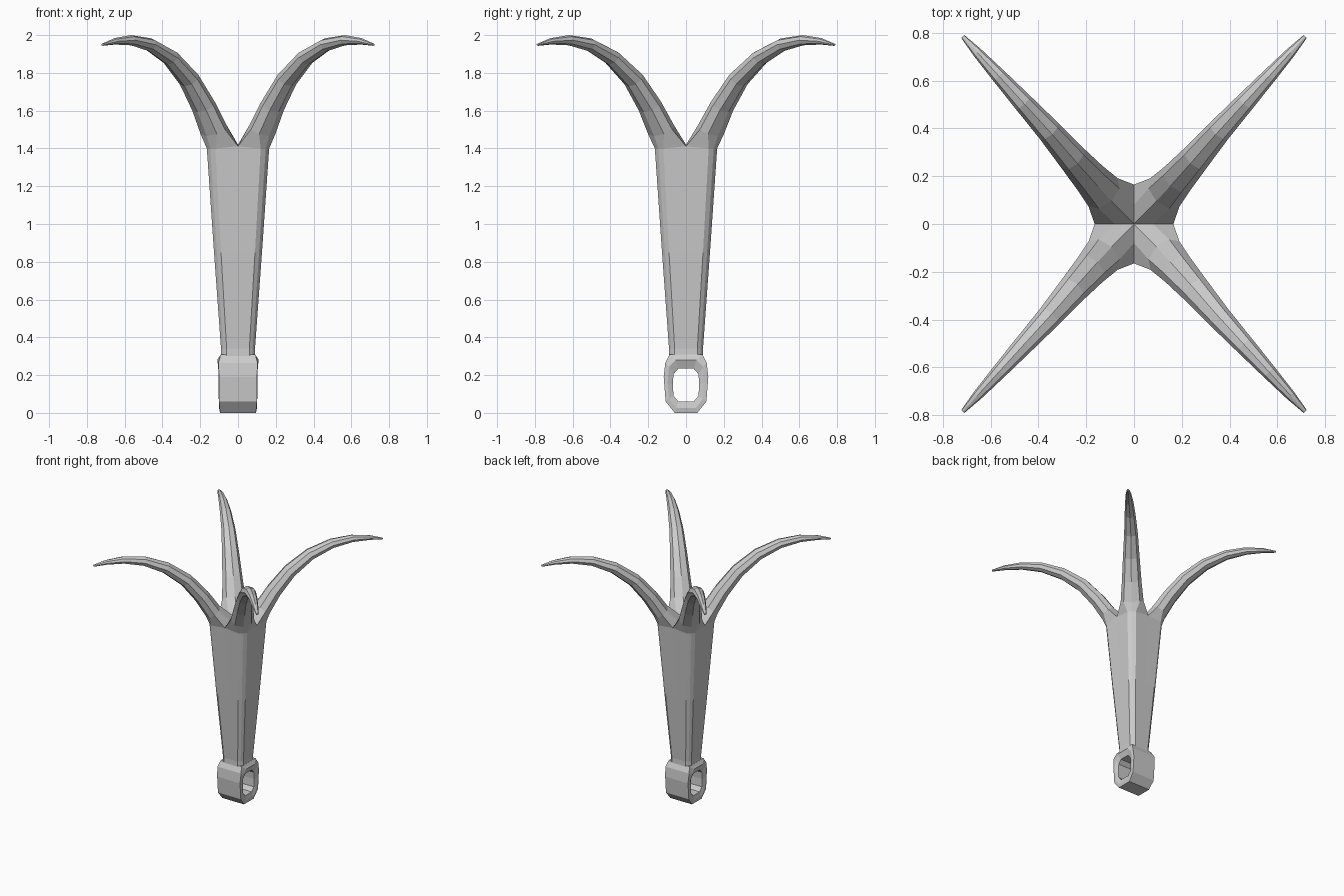
import bpy, bmesh, math
from mathutils import Vector

if "Cube" in bpy.data.objects:
    bpy.data.objects.remove(bpy.data.objects["Cube"])


def make_object(name, bm):
    bmesh.ops.recalc_face_normals(bm, faces=bm.faces)
    mesh = bpy.data.meshes.new(name)
    bm.to_mesh(mesh)
    bm.free()
    ob = bpy.data.objects.new(name, mesh)
    bpy.context.collection.objects.link(ob)
    return ob


def bridge(bm, a, b, closed=True):
    n = len(a)
    for i in range(n if closed else n - 1):
        j = (i + 1) % n
        bm.faces.new((a[i], a[j], b[j], b[i]))


def ring(bm, pts):
    return [bm.verts.new(p) for p in pts]


# Shaft and prong: one quarter, mirrored twice
bm = bmesh.new()
prev = None
for z, w, c in [(0.28, 0.092, 0.06), (0.34, 0.09, 0.06), (0.85, 0.127, 0.09), (1.40, 0.165, 0.12)]:
    m = (w + c) / 2 * 1.03
    zm = z + 0.012 if z > 1.3 else z
    row = ring(bm, [(w, 0, zm), (w, c, z), (m, m, z), (c, w, z), (0, w, zm)])
    if prev:
        bridge(bm, prev, row, closed=False)
    prev = row

# Prong root shares the shaft's top edge and meets its twins at the axis
inner = ring(bm, [(0, 0, 1.42), (0.08, 0, 1.42), (0, 0.08, 1.42)])
loop = [inner[0], inner[1]] + prev + [inner[2]]

# radius, height, half width, half thickness
path = [(0.112, 1.40, 0, 0),
        (0.185, 1.50, 0.085, 0.062),
        (0.265, 1.625, 0.073, 0.056),
        (0.38, 1.765, 0.062, 0.05),
        (0.53, 1.88, 0.051, 0.043),
        (0.69, 1.949, 0.041, 0.035),
        (0.84, 1.973, 0.031, 0.027),
        (0.97, 1.967, 0.021, 0.017),
        (1.063, 1.949, 0.009, 0.006)]
for i in range(1, len(path)):
    r, z, w, h = path[i]
    q = path[min(i + 1, len(path) - 1)]
    p = path[i - 1]
    tr, tz = q[0] - p[0], q[1] - p[1]
    length = math.hypot(tr, tz)
    tr, tz = tr / length, tz / length
    phi = math.radians(45 + 2.6 * min(1, i / 4))
    d = Vector((math.cos(phi), math.sin(phi), 0))
    side = Vector((d.y, -d.x, 0))
    normal = d * tz - Vector((0, 0, tr))
    centre = d * r + Vector((0, 0, z))
    nxt = ring(bm, [centre - normal * h * math.cos(k * math.pi / 4)
                    + side * w * math.sin(k * math.pi / 4) for k in range(8)])
    bridge(bm, loop, nxt)
    loop = nxt
bm.faces.new(loop)
hook = make_object("shaft_and_prongs", bm)
mirror = hook.modifiers.new("quarters", 'MIRROR')
mirror.use_axis = (True, True, False)
mirror.merge_threshold = 0.0005

# Eyelet: matching loops of (y, z) from the hole out to the rim
hole = [(0.04, 0.235), (0.066, 0.205), (0.07, 0.15), (0.066, 0.09), (0.04, 0.06)]
face = [(0.055, 0.28), (0.09, 0.245), (0.097, 0.16), (0.09, 0.075), (0.05, 0.025)]
rim = [(0.088, 0.308), (0.11, 0.265), (0.118, 0.19), (0.108, 0.06), (0.06, 0.0)]


def eye_loop(bm, half, widths, sign):
    full = [(y, z, x) for (y, z), x in zip(half, widths)]
    full += [(-y, z, x) for y, z, x in reversed(full)]
    return ring(bm, [(sign * x, y, z) for y, z, x in full])


bm = bmesh.new()
layers = []
for s in (1, -1):
    layers.append([eye_loop(bm, hole, [0.092] * 5, s),
                   eye_loop(bm, face, [0.11, 0.105, 0.102, 0.102, 0.1], s),
                   eye_loop(bm, rim, [0.092, 0.104, 0.1, 0.1, 0.095], s)])
right, left = layers
for stack in (right, left):
    bridge(bm, stack[0], stack[1])
    bridge(bm, stack[1], stack[2])
bridge(bm, right[0], left[0])
bridge(bm, right[2], left[2])
make_object("eyelet", bm)
